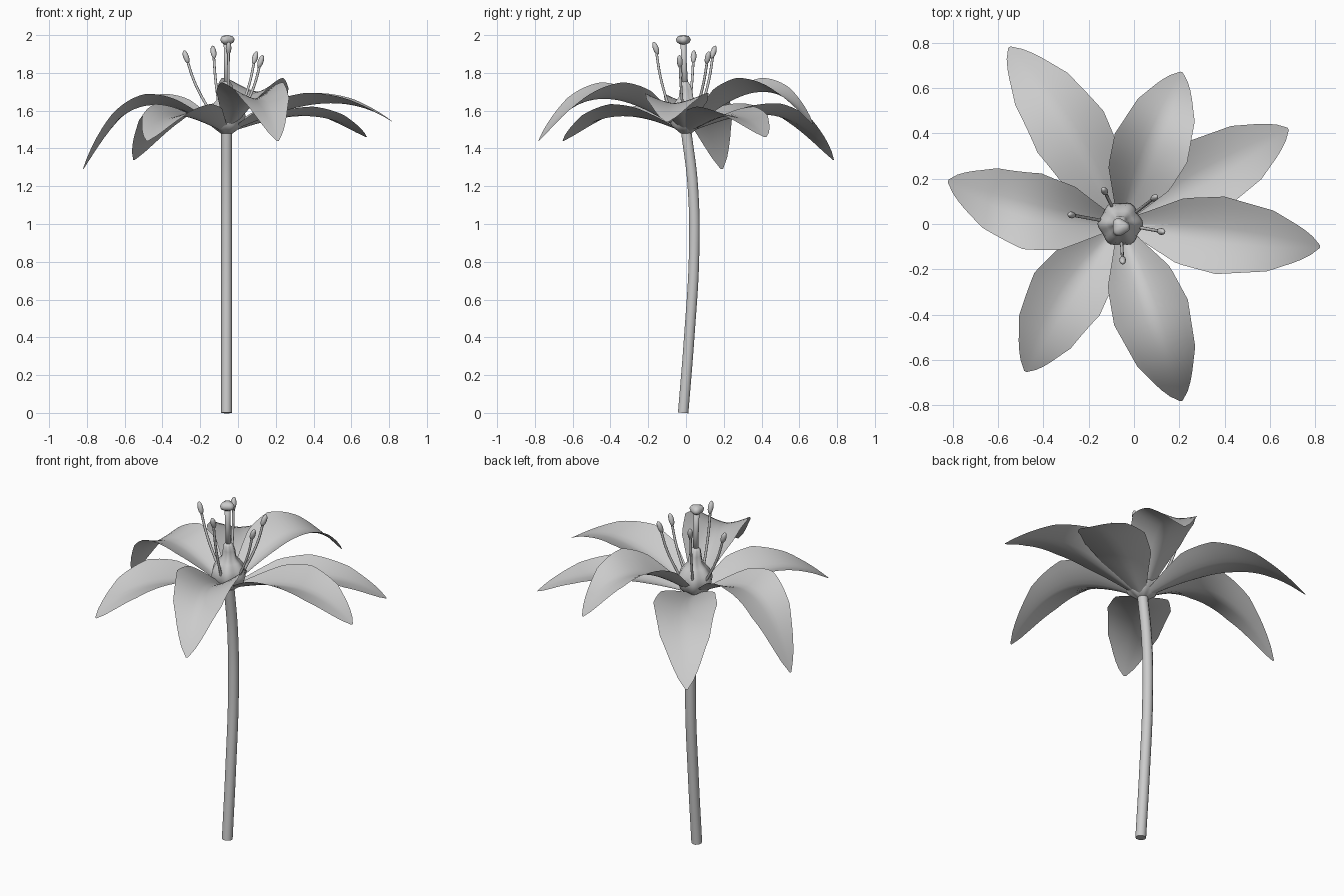
import bpy, bmesh, math
from mathutils import Vector

if "Cube" in bpy.data.objects:
    bpy.data.objects.remove(bpy.data.objects["Cube"])

grey = bpy.data.materials.new("soft_grey")
grey.use_nodes = True
grey.diffuse_color = (0.6, 0.6, 0.6, 1)
grey.node_tree.nodes["Principled BSDF"].inputs["Base Color"].default_value = (0.6, 0.6, 0.6, 1)

BASE = Vector((-0.06, 0, 1.48))   # where the petals meet the stem


def add_mesh(name, bm):
    bmesh.ops.recalc_face_normals(bm, faces=bm.faces)
    mesh = bpy.data.meshes.new(name)
    bm.to_mesh(mesh)
    bm.free()
    return finish(name, mesh)


def finish(name, data):
    obj = bpy.data.objects.new(name, data)
    bpy.context.collection.objects.link(obj)
    data.materials.append(grey)
    if obj.type == 'MESH':
        data.shade_smooth()
    return obj


def grid_faces(bm, rows, closed=False):
    for a, b in zip(rows, rows[1:]):
        n = len(a)
        for j in range(n if closed else n - 1):
            k = (j + 1) % n
            bm.faces.new((a[j], b[j], b[k], a[k]))


def tube(name, points, radius):
    curve = bpy.data.curves.new(name, 'CURVE')
    curve.dimensions = '3D'
    curve.bevel_depth = radius
    curve.bevel_resolution = 3
    curve.use_fill_caps = True
    spline = curve.splines.new('BEZIER')
    spline.bezier_points.add(len(points) - 1)
    for bp, co in zip(spline.bezier_points, points):
        bp.co = co
        bp.handle_left_type = bp.handle_right_type = 'AUTO'
    return finish(name, curve)


def lathe(name, profile, lobes=0, depth=0, sides=40):
    bm = bmesh.new()
    rows = []
    for r, z, y in profile:
        ring = []
        for i in range(sides):
            a = math.tau * i / sides
            rr = r * (1 + depth * math.cos(lobes * a))
            ring.append(bm.verts.new((BASE.x + rr * math.cos(a), y + rr * math.sin(a), z)))
        rows.append(ring)
    grid_faces(bm, rows, closed=True)
    bm.faces.new(rows[0])
    bm.faces.new(rows[-1])
    return add_mesh(name, bm)


# Petals: half width along the length, smoothly interpolated
WIDTH = [(0, 0.015), (0.13, 0.07), (0.3, 0.145), (0.5, 0.172),
         (0.75, 0.135), (0.9, 0.075), (0.97, 0.035), (1, 0.006)]


def half_width(t):
    for (t0, w0), (t1, w1) in zip(WIDTH, WIDTH[1:]):
        if t <= t1:
            return w0 + (w1 - w0) * (t - t0) / (t1 - t0)
    return WIDTH[-1][1]


def petal(name, tip, mid_z, cup, bend, length_steps=24, half=5):
    tip = Vector(tip)
    out = Vector((tip.x - BASE.x, tip.y - BASE.y, 0))
    side = Vector((-out.y, out.x, 0)).normalized()
    # cubic midrib through the base, middle height and tip
    drop, lift = tip.z - BASE.z, mid_z - BASE.z
    b = (lift - drop / 8) / 0.375
    c = drop - b
    bm = bmesh.new()
    rows = []
    for i in range(length_steps + 1):
        t = i / length_steps
        w = half_width(t)
        mid = BASE + out * t + side * bend * math.sin(math.pi * t)
        mid.z += b * t + c * t ** 3
        row = []
        for j in range(-half, half + 1):
            v = j / half
            p = mid + side * (w * v)
            p.z += cup * w * (1 - t * t) * abs(v) ** 1.4
            row.append(bm.verts.new(p))
        rows.append(row)
    grid_faces(bm, rows)
    obj = add_mesh(name, bm)
    if obj.data.polygons[0].normal.z < 0:
        obj.data.flip_normals()
    return obj


# name, tip, middle height, cupping, sideways bend
PETALS = [
    ("petal_back_right", (-0.55, 0.78, 1.34), 1.58, 0.45, -0.03),
    ("petal_back", (0.21, 0.67, 1.53), 1.69, 0.65, 0),
    ("petal_back_left", (0.68, 0.42, 1.46), 1.57, 0.4, 0),
    ("petal_left", (0.82, -0.10, 1.54), 1.63, 0.5, 0),
    ("petal_front_left", (0.21, -0.78, 1.44), 1.66, 0.7, 0),
    ("petal_front_right", (-0.48, -0.65, 1.44), 1.57, 0.5, -0.03),
    ("petal_right", (-0.82, 0.19, 1.29), 1.63, 0.45, 0.04),
]
for spec in PETALS:
    petal(*spec)

# Stem, gently bowed towards the back
tube("stem", [(BASE.x, y, z) for y, z in
              [(-0.015, 0), (0.017, 0.4), (0.043, 0.85), (0.036, 1.2), (0, 1.5)]], 0.029)

# Pistil: lobed ovary, slender style and three-lobed stigma
lathe("ovary", [(0.03, 1.48, 0), (0.08, 1.52, 0), (0.095, 1.57, 0), (0.086, 1.61, 0),
                (0.06, 1.645, 0), (0.04, 1.67, 0), (0.034, 1.71, 0), (0.027, 1.74, -0.005),
                (0.014, 1.755, -0.005)], lobes=6, depth=0.06)
lathe("style", [(0.016, 1.72, -0.004), (0.014, 1.85, -0.01), (0.016, 1.97, -0.014)], sides=16)
lathe("stigma", [(0.014, 1.95, -0.014), (0.033, 1.962, -0.014), (0.038, 1.978, -0.014),
                 (0.028, 1.994, -0.014), (0.008, 2.0, -0.014)], lobes=3, depth=0.12, sides=24)

# Stamens: curved filaments, each carrying an upright anther
STAMENS = [(-0.275, 0.04, 1.885), (-0.13, 0.145, 1.91), (0.09, 0.115, 1.88),
           (0.12, -0.033, 1.86), (-0.05, -0.16, 1.93)]
for i, co in enumerate(STAMENS):
    top = Vector(co)
    out = Vector((top.x - BASE.x, top.y, 0))
    foot = Vector((BASE.x, 0, 1.57)) + out.normalized() * 0.075
    bow = foot.lerp(top, 0.55) + out * 0.07
    tube(f"filament_{i + 1}", [foot, bow, top], 0.007)
    bm = bmesh.new()
    bmesh.ops.create_uvsphere(bm, u_segments=12, v_segments=8, radius=1)
    bmesh.ops.scale(bm, vec=(0.015, 0.015, 0.036), verts=bm.verts)
    tilt = Vector((0, 0, 1)).rotation_difference(out.normalized() * 0.35 + Vector((0, 0, 1)))
    bmesh.ops.rotate(bm, cent=(0, 0, 0), matrix=tilt.to_matrix(), verts=bm.verts)
    bmesh.ops.translate(bm, vec=top, verts=bm.verts)
    add_mesh(f"anther_{i + 1}", bm)
